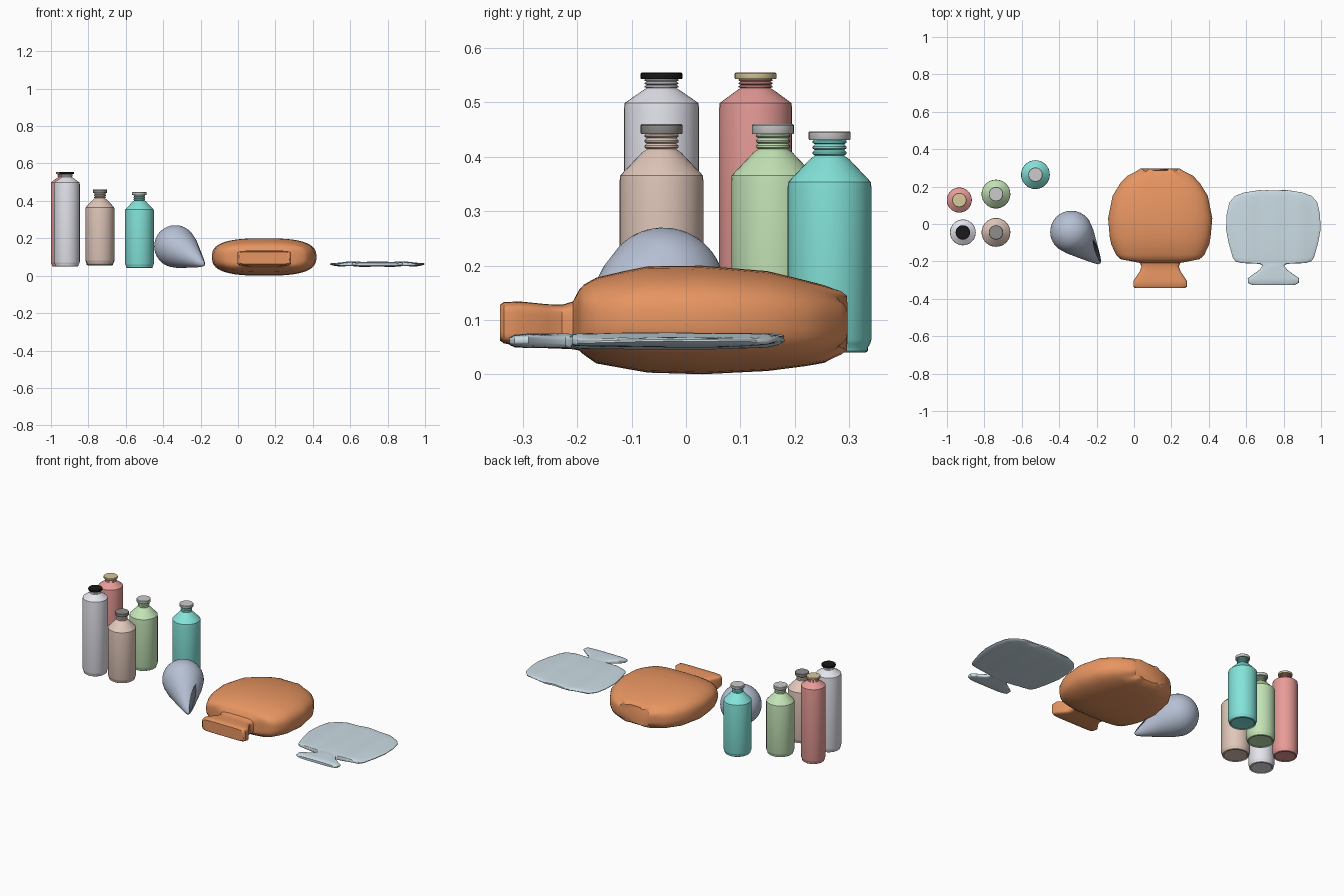
import bpy, bmesh, math
from mathutils import Vector

if "Cube" in bpy.data.objects:
    bpy.data.objects.remove(bpy.data.objects["Cube"])


def material(name, rgb):
    m = bpy.data.materials.new(name)
    m.diffuse_color = (*rgb, 1)
    m.use_nodes = True
    m.node_tree.nodes["Principled BSDF"].inputs["Base Color"].default_value = m.diffuse_color
    return m


def make_object(name, bm, mat, angle=35):
    bmesh.ops.recalc_face_normals(bm, faces=bm.faces)
    me = bpy.data.meshes.new(name)
    bm.to_mesh(me)
    bm.free()
    ob = bpy.data.objects.new(name, me)
    bpy.context.collection.objects.link(ob)
    me.materials.append(mat)
    bpy.ops.object.select_all(action='DESELECT')
    ob.select_set(True)
    bpy.context.view_layer.objects.active = ob
    bpy.ops.object.shade_smooth_by_angle(angle=math.radians(angle))
    return ob


def skin(bm, rings):
    """Bridge equal-length closed rings and cap both ends."""
    loops = [[bm.verts.new(p) for p in r] for r in rings]
    n = len(loops[0])
    for a, b in zip(loops, loops[1:]):
        for i in range(n):
            j = (i + 1) % n
            bm.faces.new((a[i], a[j], b[j], b[i]))
    bm.faces.new(loops[0])
    bm.faces.new(loops[-1])


def lathe(name, profile, origin, mat, axis=(0, 0, 1), steps=32, angle=35):
    """Revolve (radius, height) points about an axis."""
    q = Vector((0, 0, 1)).rotation_difference(Vector(axis))
    rings = []
    for r, h in profile:
        rings.append([Vector(origin) + q @ Vector((r * math.cos(2 * math.pi * i / steps),
                      r * math.sin(2 * math.pi * i / steps), h)) for i in range(steps)])
    bm = bmesh.new()
    skin(bm, rings)
    return make_object(name, bm, mat, angle)


def bottle(name, x, y, r, z0, shoulder, neck, cap0, cap1, color, cap_color):
    """Lathed bottle with foot groove, rounded shoulder, threaded neck and cap."""
    nr = 0.030
    prof = [(0.02, z0 + .006), (r * .8, z0 + .004), (r * .86, z0), (r * .92, z0 + .003),
            (r * .92, z0 + .010), (r * .97, z0 + .016), (r, z0 + .024),
            (r, shoulder - .006), (r * .985, shoulder + .004),
            (nr + .006, neck - .004), (nr, neck)]
    step = (cap0 - neck) / 3
    for k in range(3):
        h = neck + k * step
        prof += [(nr - .003, h + step * .25), (nr + .001, h + step * .5), (nr + .001, h + step * .85)]
    prof.append((nr - .003, cap0 + .002))
    lathe(name + "_bottle", prof, (x, y, 0), material(name, color))
    c = 0.0385
    lathe(name + "_cap", [(c - .001, cap0), (c, cap0 + .002), (c, cap1 - .002), (c - .002, cap1)],
          (x, y, 0), material(name + "_cap", cap_color))


# Five bottles
bottle("white", -.915, -.045, .069, .05, .495, .525, .543, .555, (.78, .78, .85), (.01, .01, .01))
bottle("red", -.934, .128, .067, .05, .495, .525, .543, .555, (.8, .33, .31), (.7, .58, .32))
bottle("tan", -.738, -.045, .077, .06, .362, .412, .442, .46, (.75, .57, .49), (.28, .27, .26))
bottle("green", -.738, .16, .077, .055, .362, .412, .442, .46, (.55, .77, .47), (.62, .62, .62))
bottle("teal", -.527, .264, .077, .04, .35, .40, .431, .447, (.23, .77, .70), (.62, .62, .62))

# Drop-shaped skin flask, tapering down to a pointed mouth
center, tip = Vector((-.335, -.042, .157)), Vector((-.182, -.21, .058))
axis = tip - center
R, L = .113, axis.length
prof = [(R * math.sin(a), -R * math.cos(a)) for a in [.05 + math.pi * k / 22 for k in range(13)]]
prof += [(.096, .07), (.075, .115), (.052, .165), (.028, .215), (.012, L - .005), (.003, L)]
flask = lathe("drop_flask", prof, center, material("flask_blue", (.47, .53, .66)), axis, 40, 60)

# Dark open slit cut into the upper right of the mouth
d = axis.normalized()
side = Vector((.75, .15, .65))
side = (side - d * side.dot(d)).normalized()
rings = []
for t, w in ((.09, .002), (.115, .010), (.15, .016), (.19, .015), (.225, .010), (.243, .003)):
    surf = .113 * (1 - t / L) + .014
    c = center + d * t + side * surf
    v = d.cross(side)
    rings.append([c + v * (w * math.cos(k * math.pi / 6)) + side * (w * 1.9 * math.sin(k * math.pi / 6) - .008)
                  for k in range(12)])
bm = bmesh.new()
skin(bm, rings)
cutter = make_object("mouth_cutter", bm, material("mouth_dark", (.06, .07, .09)))
mod = flask.modifiers.new("mouth", 'BOOLEAN')
mod.operation, mod.object, mod.solver = 'DIFFERENCE', cutter, 'EXACT'
mod.material_mode = 'TRANSFER'
cutter.hide_render = True
cutter.hide_set(True)


def bag(name, cx, stations, mat, wave, ripple, count=48):
    """Loft superellipse sections (y, half width, z low, z high, power) along y."""
    rings = []
    for k, (y, w, lo, hi, p) in enumerate(stations):
        back = max(0, k - len(stations) + 4) / 3
        ring = []
        for i in range(count):
            a = 2 * math.pi * (i + .5) / count
            c, s = math.cos(a), math.sin(a)
            u = math.copysign(abs(c) ** (2 / p), c)
            v = math.copysign(abs(s) ** (2 / p), s)
            z = (lo + hi) / 2 + v * (hi - lo) / 2 + ripple * math.cos(u * w * 45) * min(1, k / 5)
            ring.append((cx + u * w, y + back * wave * math.cos(u * 4 * math.pi), z))
        rings.append(ring)
    bm = bmesh.new()
    skin(bm, rings)
    return make_object(name, bm, mat, 40)


# Full orange water bag: flared neck, then body
bag("full_water_bag", .14, [
    (-.342, .135, .062, .128, 7), (-.335, .143, .057, .133, 7), (-.305, .144, .051, .134, 7),
    (-.255, .110, .048, .129, 7), (-.228, .100, .047, .128, 6), (-.208, .108, .046, .134, 5),
    (-.197, .165, .044, .155, 4), (-.188, .212, .036, .165, 3.4), (-.165, .236, .020, .178, 3),
    (-.11, .262, .010, .191, 2.8), (-.07, .270, .003, .199, 2.8), (.03, .279, .0, .2, 2.8),
    (.15, .255, .006, .190, 2.8), (.22, .212, .015, .173, 2.8), (.255, .175, .021, .164, 2.8),
    (.28, .122, .034, .155, 3), (.289, .105, .043, .146, 3)],
    material("bag_orange", (.80, .30, .12)), .008, 0)

# Empty flat water bag
bag("empty_water_bag", .745, [
    (-.325, .115, .054, .068, 4), (-.315, .136, .050, .073, 4), (-.29, .137, .049, .075, 4),
    (-.245, .074, .049, .074, 4), (-.222, .058, .049, .074, 4), (-.213, .075, .048, .073, 4),
    (-.209, .17, .048, .073, 3), (-.20, .203, .049, .074, 3), (-.18, .217, .048, .075, 2.6),
    (-.10, .240, .048, .076, 2.6), (-.03, .253, .048, .076, 2.6), (.05, .250, .048, .075, 2.6),
    (.115, .236, .050, .075, 2.6), (.15, .205, .051, .074, 2.6), (.168, .155, .055, .073, 2.6),
    (.180, .075, .060, .070, 2.6)],
    material("bag_pale_blue", (.60, .72, .78)), .001, .0022)
